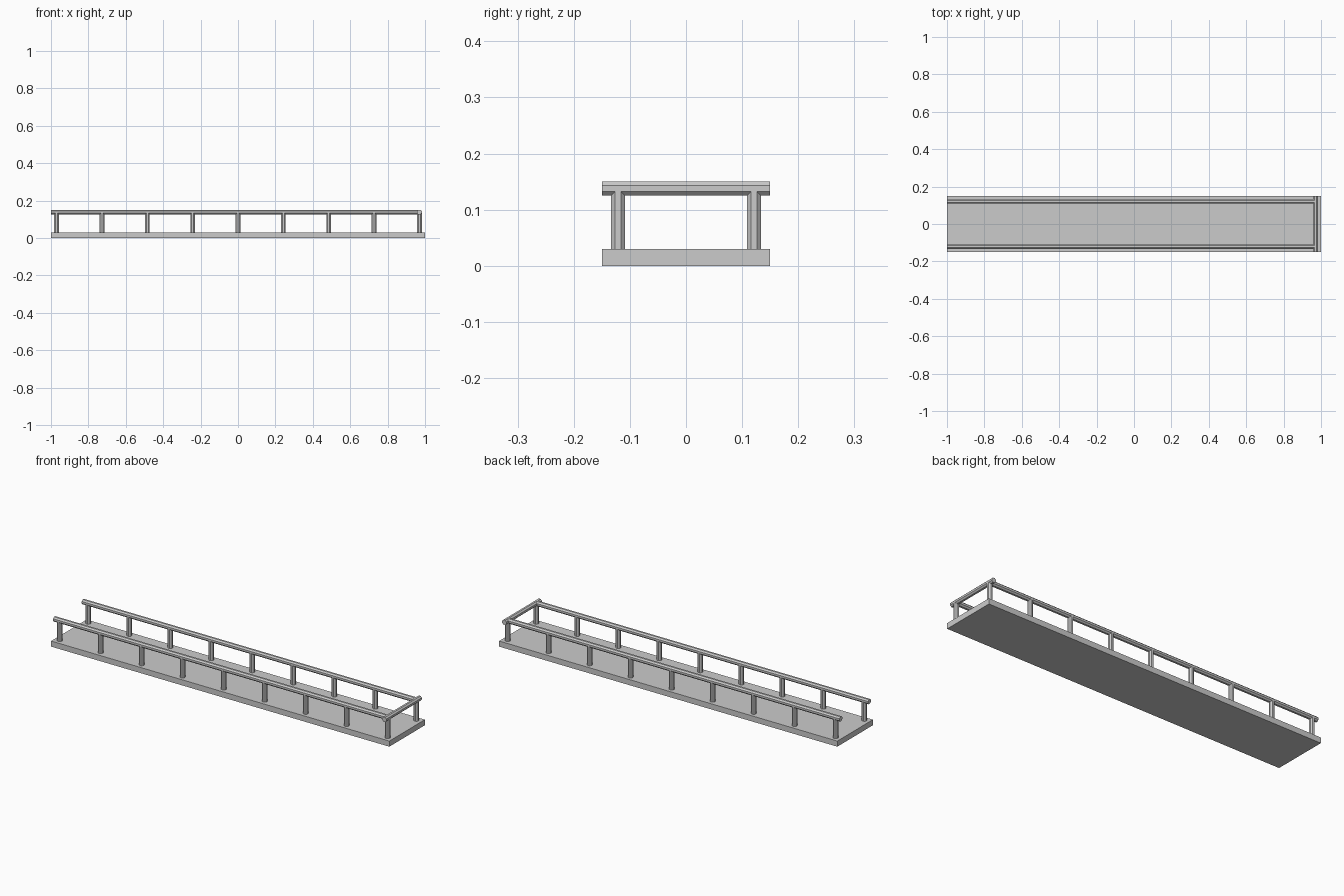
import bpy, bmesh, math
from mathutils import Matrix, Vector

if "Cube" in bpy.data.objects:
    bpy.data.objects.remove(bpy.data.objects["Cube"])

APOTHEM = 0.0125                      # octagonal tube, flat-to-flat 0.025
RADIUS = APOTHEM / math.cos(math.pi / 8)
RAIL_Z = 0.1375
SIDE_Y = 0.121
END_X = 0.97


def finish(name, bm):
    mesh = bpy.data.meshes.new(name)
    bm.to_mesh(mesh)
    bm.free()
    obj = bpy.data.objects.new(name, mesh)
    bpy.context.collection.objects.link(obj)
    return obj


def tube(name, start, end):
    """Octagonal bar between two points with flats facing the axes."""
    a, b = Vector(start), Vector(end)
    d = b - a
    mat = (Matrix.Translation((a + b) / 2)
           @ d.to_track_quat('Z', 'Y').to_matrix().to_4x4()
           @ Matrix.Rotation(math.pi / 8, 4, 'Z'))
    bm = bmesh.new()
    bmesh.ops.create_cone(bm, cap_ends=True, segments=8, radius1=RADIUS,
                          radius2=RADIUS, depth=d.length, matrix=mat)
    return finish(name, bm)


# Deck slab
bm = bmesh.new()
bmesh.ops.create_cube(bm, size=1, matrix=Matrix.Translation((0, 0, 0.015))
                      @ Matrix.Diagonal((2, 0.3, 0.03, 1)))
finish("deck", bm)

# Side rails with nine posts each
for side, y in (("front", -SIDE_Y), ("back", SIDE_Y)):
    tube(side + "_rail", (-1, y, RAIL_Z), (END_X, y, RAIL_Z))
    for i in range(9):
        x = -END_X + i * 2 * END_X / 8
        tube(f"{side}_post_{i + 1}", (x, y, 0.03), (x, y, RAIL_Z))

# Cross rail closing the right end
tube("end_rail", (END_X, -0.15, RAIL_Z), (END_X, 0.15, RAIL_Z))
